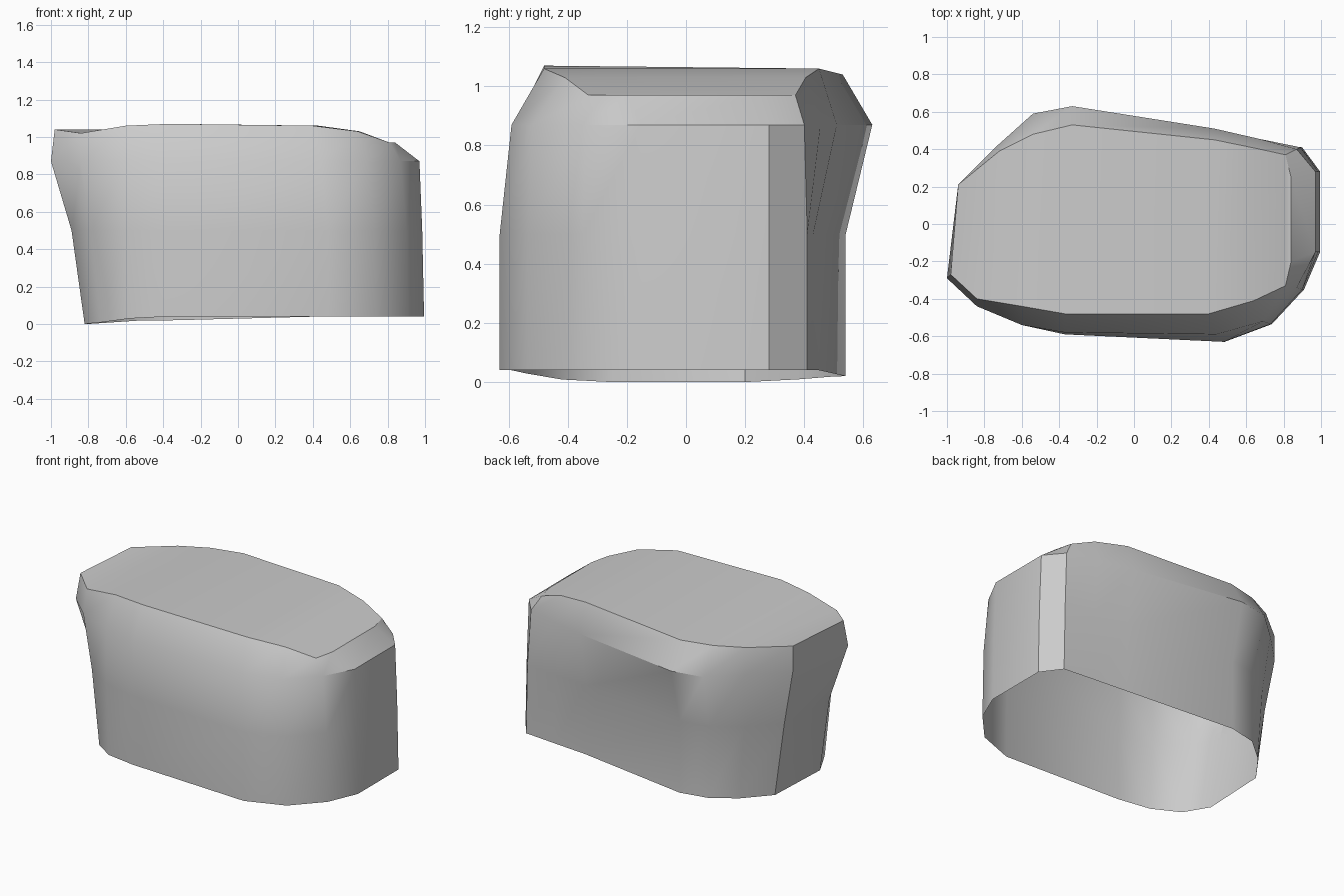
import bpy

# Columns around the body, counter-clockwise from the front-left corner:
# top x, y, z, shoulder x, y, waist x, y
columns = [
    (-.98, -.27, 1.04, -1.0, -.29, -.89, -.25),
    (-.84, -.40, 1.02, -.84, -.44, -.79, -.42),
    (-.60, -.44, 1.06, -.60, -.54, -.60, -.54),
    (-.37, -.48, 1.07, -.37, -.58, -.37, -.59),
    (.40, -.48, 1.06, .44, -.59, .48, -.63),
    (.64, -.41, 1.03, .69, -.52, .73, -.535),
    (.81, -.33, .97, .87, -.34, .90, -.35),
    (.84, -.20, .97, .97, -.15, .985, -.15),
    (.84, .25, .97, .97, .28, .985, .28),
    (.81, .37, .97, .87, .40, .89, .41),
    (.65, .405, 1.03, .67, .455, .67, .43),
    (.43, .45, 1.06, .43, .51, .43, .45),
    (-.33, .53, 1.04, -.33, .63, -.33, .54),
    (-.54, .48, 1.04, -.54, .59, -.52, .50),
    (-.72, .39, 1.04, -.73, .42, -.70, .38),
    (-.94, .21, 1.04, -.94, .21, -.87, .20),
]
n = len(columns)


def hem(x, y):
    """Bottom rim: pulled in and dipping down toward the left end."""
    t = min(1, max(0, (-x - .5) / .37))
    rise = .04 if y < 0 else .02 + .02 * min(1, max(0, (x + .33) / .76))
    return (x + .07 * t if x < 0 else x * 1.01, y, rise * (1 - t))


# Rings from the rim up to the top edge
verts = [hem(c[5], c[6]) for c in columns]
verts += [(c[5], c[6], .5) for c in columns]
verts += [(c[3], c[4], .87) for c in columns]
verts += [c[:3] for c in columns]

# Side walls, open at the bottom
faces = [(r * n + i, r * n + (i + 1) % n, (r + 1) * n + (i + 1) % n, (r + 1) * n + i)
         for r in range(3) for i in range(n)]
# Lid strips joining front columns to the matching back columns
t = 3 * n
faces += [(t + i, t + i + 1, t + n - 2 - i, t + n - 1 - i) for i in range(n // 2 - 1)]

mesh = bpy.data.meshes.new("open_shell")
mesh.from_pydata(verts, [], faces)
mesh.update()
shell = bpy.data.objects.new("open_shell", mesh)
bpy.context.collection.objects.link(shell)
bpy.context.view_layer.objects.active = shell
shell.select_set(True)
bpy.ops.object.shade_smooth_by_angle(angle=0.6)
